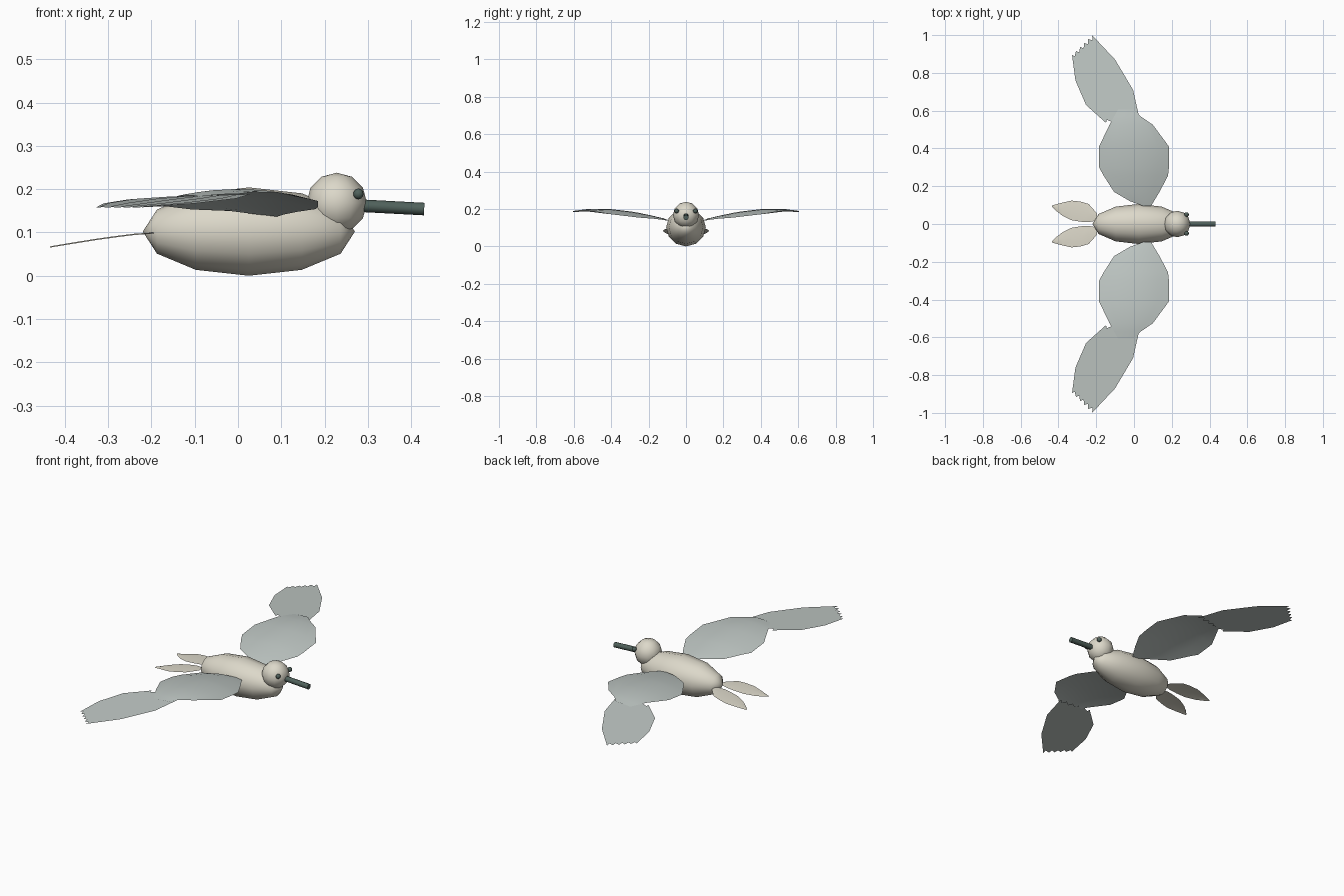
import bpy, math
from mathutils import Vector

if "Cube" in bpy.data.objects:
    bpy.data.objects.remove(bpy.data.objects["Cube"])


def material(name, rgb):
    m = bpy.data.materials.new(name)
    m.diffuse_color = (*rgb, 1)
    m.use_nodes = True
    m.node_tree.nodes["Principled BSDF"].inputs["Base Color"].default_value = m.diffuse_color
    return m


cream = material("cream", (0.72, 0.69, 0.59))
wing_grey = material("wing_grey", (0.52, 0.57, 0.55))
dark = material("dark_green_grey", (0.08, 0.12, 0.105))


def finish(name, mat):
    ob = bpy.context.object
    ob.name = name
    ob.data.materials.append(mat)
    bpy.ops.object.shade_smooth_by_angle(angle=math.radians(50))
    return ob


def ball(name, loc, scale, mat, seg=12, rings=6, rot=(0, 0, 0)):
    bpy.ops.mesh.primitive_uv_sphere_add(segments=seg, ring_count=rings, radius=1,
                                         location=loc, rotation=rot)
    bpy.context.object.scale = scale
    return finish(name, mat)


def sheet(name, rows, mat, side, tris=()):
    """Surface through rows of equal point count, mirrored to one side in y."""
    n = len(rows[0])
    verts = [(x, y * side, z) for r in rows for x, y, z in r]
    faces = [(i * n + j, i * n + j + 1, (i + 1) * n + j + 1, (i + 1) * n + j)
             for i in range(len(rows) - 1) for j in range(n - 1)]
    for point, a, b in tris:          # pointed ends
        verts.append((point[0], point[1] * side, point[2]))
        faces.append((a, len(verts) - 1, b))
    if side < 0:
        faces = [f[::-1] for f in faces]
    me = bpy.data.meshes.new(name)
    me.from_pydata(verts, [], faces)
    me.validate()
    ob = bpy.data.objects.new(name, me)
    bpy.context.collection.objects.link(ob)
    me.materials.append(mat)
    for p in me.polygons:
        p.use_smooth = True
    # keep upward facing normals
    if sum(p.normal.z * p.area for p in me.polygons) < 0:
        me.flip_normals()
    return ob


def along(pts, s):
    """Point at fraction s of a polyline."""
    f = s * (len(pts) - 1)
    i = min(int(f), len(pts) - 2)
    return Vector(pts[i]).lerp(Vector(pts[i + 1]), f - i)


# Body (pole axis along x) and head
ball("body", (0.025, 0, 0.102), (0.102, 0.106, 0.245), cream, rot=(0, math.pi / 2, 0))
ball("head", (0.228, 0, 0.168), (0.07, 0.07, 0.07), cream)

# Beak, tilted slightly down
a, b = Vector((0.25, 0, 0.1635)), Vector((0.43, 0, 0.154))
bpy.ops.mesh.primitive_cylinder_add(vertices=8, radius=0.0145, depth=(b - a).length,
                                    location=(a + b) / 2)
bpy.context.object.rotation_euler = (b - a).to_track_quat('Z', 'Y').to_euler()
finish("beak", dark)

# Inner wing stations: y, front x, back x, ridge z
INNER = [(0.095, 0.09, 0.05, 0.143), (0.12, 0.105, -0.02, 0.15), (0.17, 0.135, -0.106, 0.162),
         (0.255, 0.18, -0.16, 0.18), (0.30, 0.185, -0.185, 0.187), (0.41, 0.185, -0.185, 0.2),
         (0.525, 0.10, -0.13, 0.2), (0.57, 0.035, -0.105, 0.194), (0.605, 0.0, -0.085, 0.189)]
# Outer wing edges, from wrist to tip
LEAD = [(0.03, 0.555), (-0.005, 0.71), (-0.10, 0.87), (-0.222, 1.0)]
TRAIL = [(-0.148, 0.535), (-0.254, 0.63), (-0.31, 0.76), (-0.328, 0.894)]
# Tail feather stations: x, outer y, inner y, z
TAIL = [(-0.195, 0.055, 0.018, 0.1), (-0.24, 0.106, 0.01, 0.097), (-0.28, 0.118, 0.012, 0.092),
        (-0.33, 0.124, 0.02, 0.085), (-0.38, 0.113, 0.045, 0.077), (-0.41, 0.105, 0.068, 0.072),
        (-0.434, 0.098, 0.092, 0.068)]
FEATHERS = 6


def outer_point(s, t, drop):
    p = along(LEAD, s).lerp(along(TRAIL, s), t)
    return (p.x, p.y, 0.188 - 0.07 * (p.y - 0.57) - drop)


for side, label in ((1, "left"), (-1, "right")):
    ball("eye_" + label, (0.278, side * 0.05, 0.189), (0.0125,) * 3, dark, 10, 6)

    # Cambered inner wing
    rows = []
    for y, xf, xb, z in INNER:
        rows.append([(xb + (xf - xb) * k / 6, y, z - 0.8 * (xb + (xf - xb) * k / 6) ** 2)
                     for k in range(7)])
    sheet("inner_wing_" + label, rows, wing_grey, side)

    # Overlapping pointed flight feathers
    for i in range(FEATHERS):
        t = i / (FEATHERS - 1)
        t0, t1 = max(0, t - 0.14), min(1, t + 0.14)
        drop = 0.0015 * i
        steps = (0.07, 0.2, 1 / 3, 0.5, 2 / 3, 0.8, 0.94)
        rows = [[outer_point(s, t0, drop), outer_point(s, t1, drop)] for s in steps]
        last = 2 * (len(steps) - 1)
        ends = [(outer_point(0, t, drop), 0, 1), (outer_point(1, t, drop), last + 1, last)]
        sheet(f"flight_feather_{label}_{i + 1}", rows, wing_grey, side, ends)

    # Tail feather
    rows = [[(x, yo, z - 0.003), (x, (yo + yi) / 2, z), (x, yi, z - 0.003)]
            for x, yo, yi, z in TAIL]
    sheet("tail_feather_" + label, rows, cream, side)
